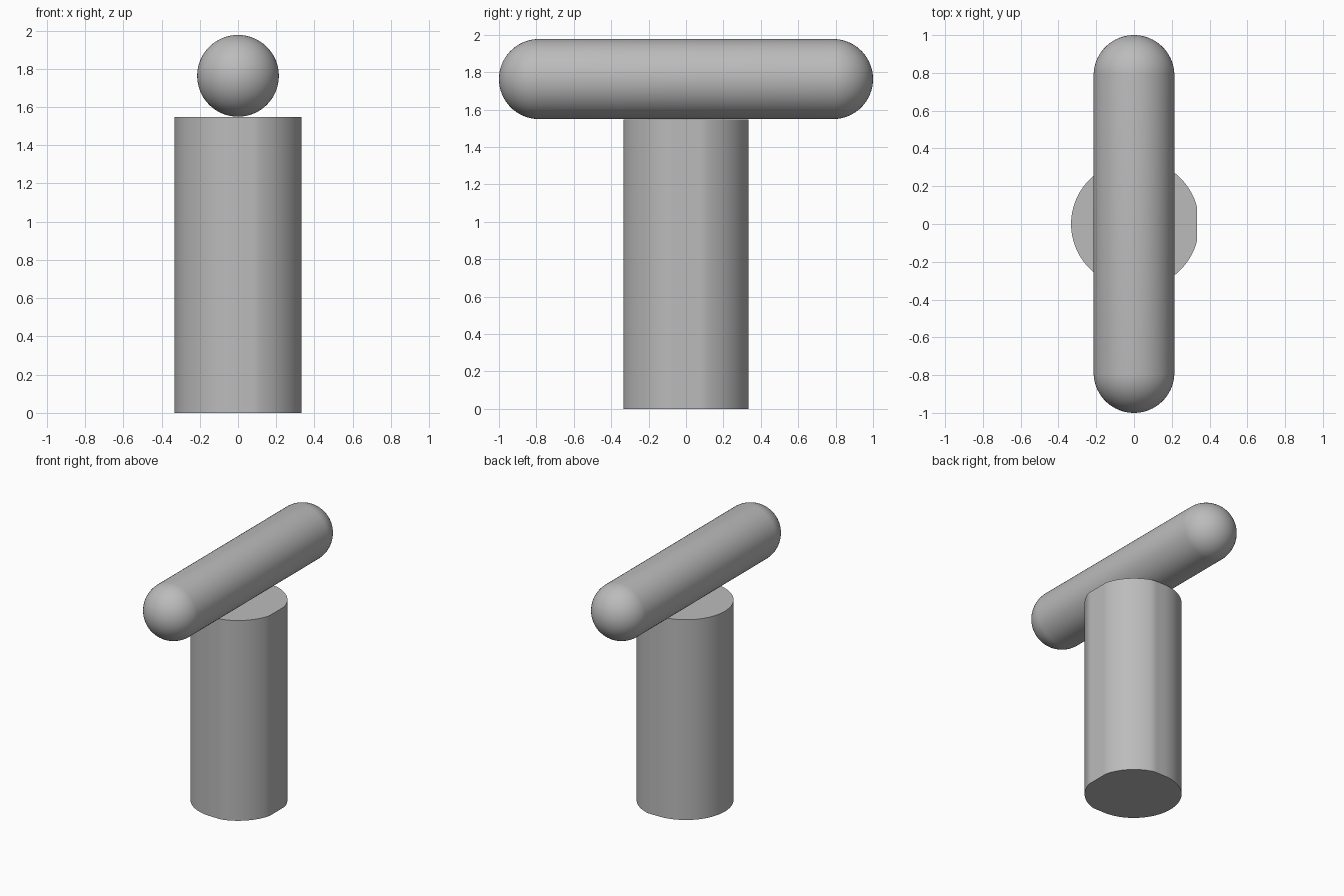
import bpy, bmesh, math
from mathutils import Matrix

cube = bpy.data.objects.get("Cube")
if cube:
    bpy.data.objects.remove(cube, do_unlink=True)

GREY = (0.5, 0.5, 0.5, 1.0)
grey = bpy.data.materials.new("plain grey")
grey.use_nodes = True
grey.diffuse_color = GREY
grey.node_tree.nodes["Principled BSDF"].inputs["Base Color"].default_value = GREY

POST_RADIUS, POST_TOP = 0.333, 1.547
BAR_RADIUS, BAR_HALF = 0.214, 1.0


def finish(bm, name):
    """Turn a bmesh into a smooth-shaded grey object."""
    bmesh.ops.recalc_face_normals(bm, faces=bm.faces)
    mesh = bpy.data.meshes.new(name)
    bm.to_mesh(mesh)
    bm.free()
    mesh.materials.append(grey)
    obj = bpy.data.objects.new(name, mesh)
    bpy.context.collection.objects.link(obj)
    bpy.ops.object.select_all(action='DESELECT')
    obj.select_set(True)
    bpy.context.view_layer.objects.active = obj
    bpy.ops.object.shade_smooth_by_angle(angle=math.radians(35))
    return obj


# Post: round on the -x half, slightly fuller and flattened on the +x half
bm = bmesh.new()
ring = []
for i in range(96):
    a = math.tau * i / 96
    r = 0.346 if math.cos(a) > 0 else POST_RADIUS
    x = min(r * math.cos(a), POST_RADIUS)
    y = max(-POST_RADIUS, min(r * math.sin(a), POST_RADIUS))
    ring.append(bm.verts.new((x, y, 0)))
base = bm.faces.new(ring)
top = bmesh.ops.extrude_face_region(bm, geom=[base], use_keep_orig=True)["geom"]
bmesh.ops.translate(bm, vec=(0, 0, POST_TOP),
                    verts=[v for v in top if isinstance(v, bmesh.types.BMVert)])
finish(bm, "post")

# Crossbar: a sphere split at its equator and stretched into a capsule
bm = bmesh.new()
bmesh.ops.create_uvsphere(bm, u_segments=64, v_segments=33, radius=BAR_RADIUS,
                          matrix=Matrix.Rotation(math.pi / 2, 4, 'X'))
for v in bm.verts:
    v.co.y += math.copysign(BAR_HALF - BAR_RADIUS, v.co.y)
    v.co.z += POST_TOP + BAR_RADIUS + 0.002
finish(bm, "crossbar")
